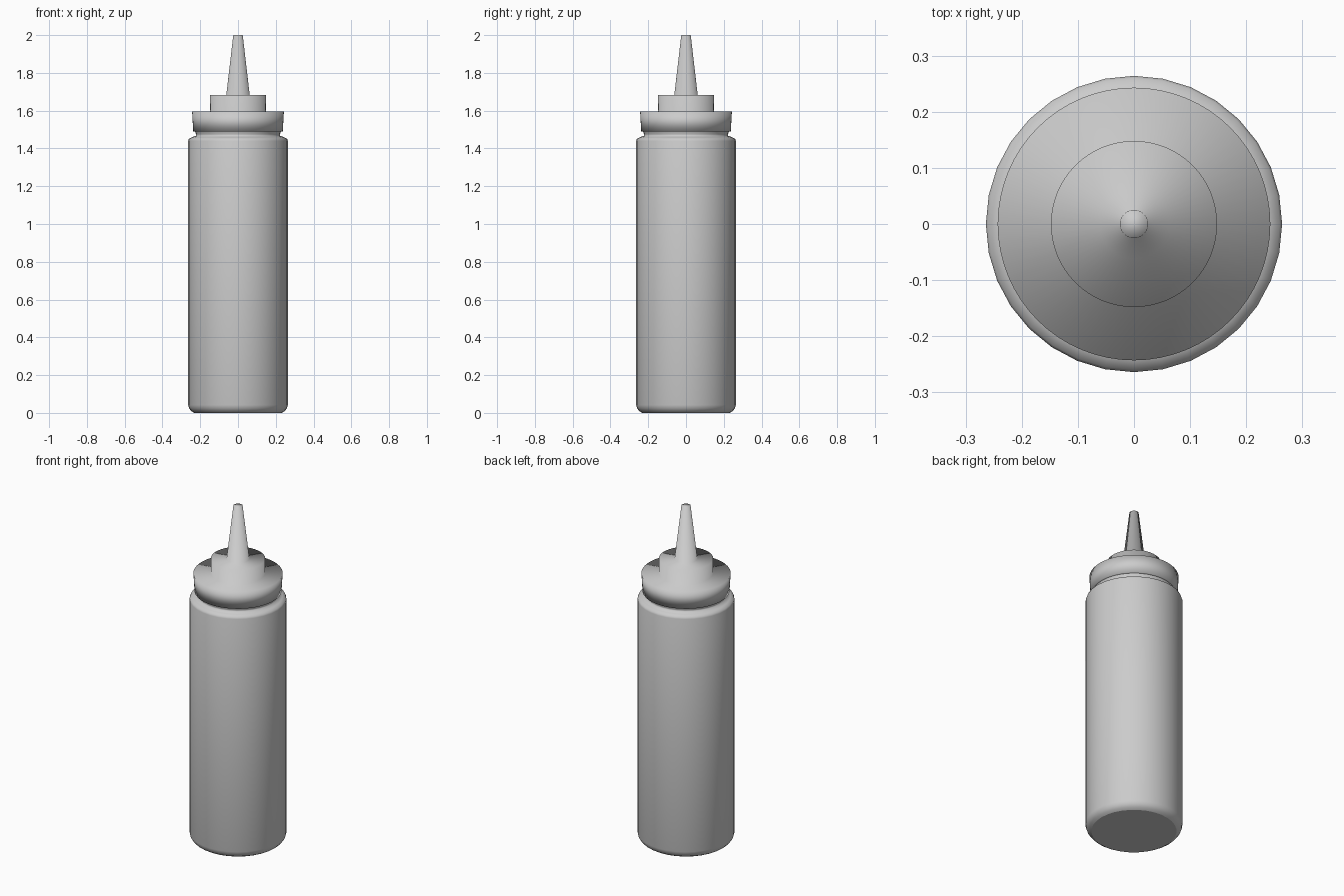
import bpy, bmesh
from math import cos, sin, tau

if "Cube" in bpy.data.objects:
    bpy.data.objects.remove(bpy.data.objects["Cube"])


def lathe(name, profile, sides, cap_bottom=False, cap_top=False):
    """Spin a (radius, height) profile around z."""
    bm = bmesh.new()
    rings = [[bm.verts.new((r * cos(tau * i / sides), r * sin(tau * i / sides), z))
              for i in range(sides)] for r, z in profile]
    for a, b in zip(rings, rings[1:]):
        for i in range(sides):
            j = (i + 1) % sides
            bm.faces.new((a[i], a[j], b[j], b[i]))
    for f in bm.faces:
        f.smooth = True
    if cap_bottom:
        base = bm.faces.new(rings[0][::-1])
        for e in base.edges:
            e.smooth = False
    if cap_top:
        bm.faces.new(rings[-1]).smooth = True
    mesh = bpy.data.meshes.new(name)
    bm.to_mesh(mesh)
    bm.free()
    obj = bpy.data.objects.new(name, mesh)
    bpy.context.collection.objects.link(obj)
    return obj


# Bottle body with chamfered foot, shoulder and short neck
lathe("bottle_body", [
    (0.232, 0.0), (0.247, 0.009), (0.259, 0.024), (0.264, 0.042),
    (0.264, 1.44), (0.26, 1.451), (0.243, 1.46), (0.222, 1.467),
    (0.222, 1.475), (0.228, 1.49),
], 32, cap_bottom=True)

# Stepped screw cap and tapered nozzle in one softly shaded surface
lathe("cap_and_nozzle", [
    (0.224, 1.49), (0.237, 1.49), (0.243, 1.595),
    (0.147, 1.595), (0.148, 1.683),
    (0.062, 1.683), (0.025, 2.0),
], 64, cap_top=True)
